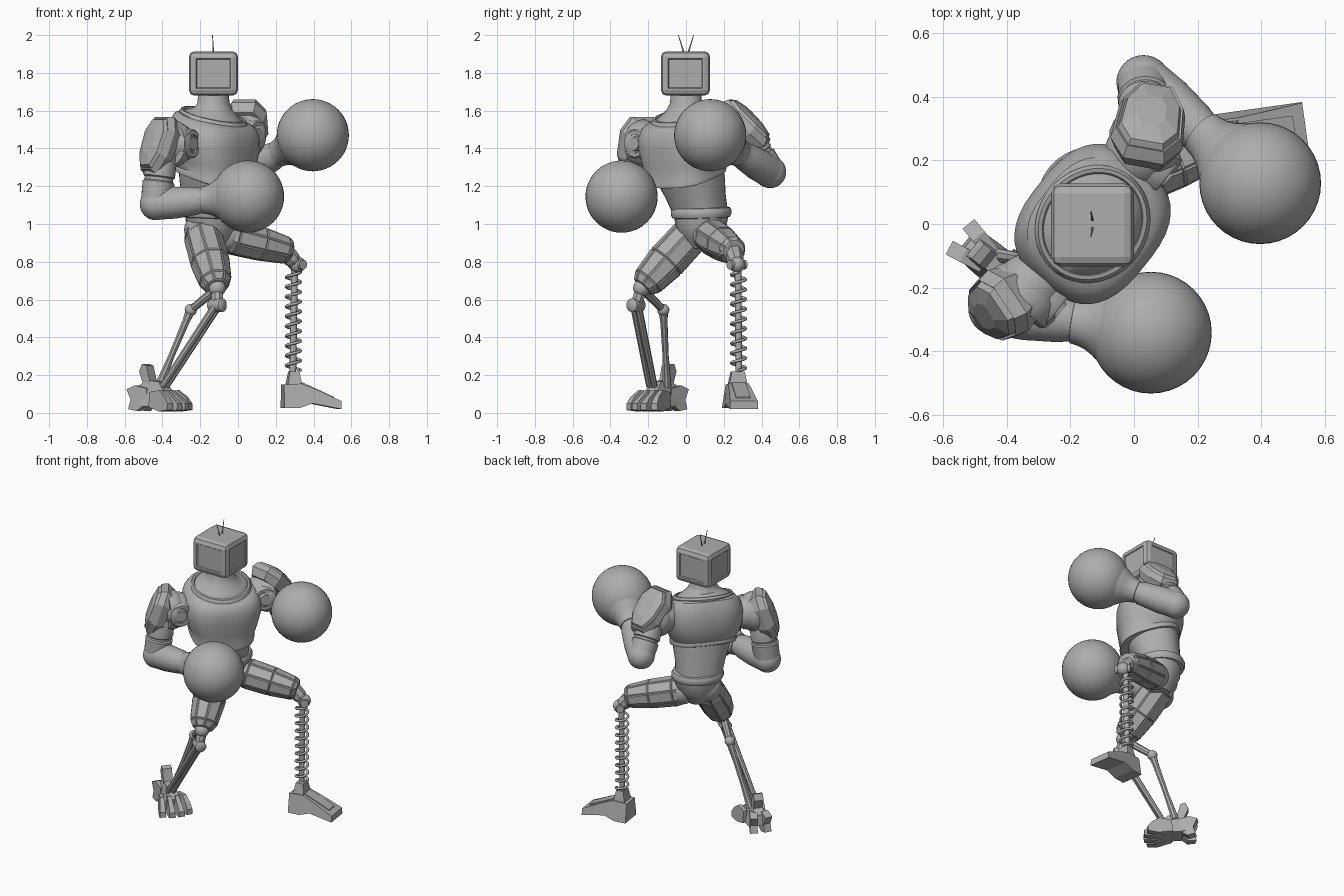
import bpy, bmesh
from math import sin, cos, pi, radians, copysign
from mathutils import Vector, Matrix

cube = bpy.data.objects.get("Cube")
if cube:
    bpy.data.objects.remove(cube)

GREY = bpy.data.materials.new("plain grey")
GREY.use_nodes = True
GREY.diffuse_color = (0.42, 0.42, 0.42, 1)
GREY.node_tree.nodes["Principled BSDF"].inputs["Base Color"].default_value = (0.42, 0.42, 0.42, 1)

TURN = radians(51)                                # the body is twisted to its left
BODY = Matrix.Rotation(TURN, 3, "Z")
FRONT = BODY @ Vector((0, -1, 0))
ACROSS = BODY @ Vector((1, 0, 0))


def add(name, bm, smooth=None):
    bmesh.ops.recalc_face_normals(bm, faces=bm.faces[:])
    mesh = bpy.data.meshes.new(name)
    bm.to_mesh(mesh)
    bm.free()
    mesh.materials.append(GREY)
    if smooth:
        mesh.shade_smooth()
        mesh.set_sharp_from_angle(angle=radians(smooth))
    ob = bpy.data.objects.new(name, mesh)
    bpy.context.collection.objects.link(ob)
    return ob


def skin(bm, rings):
    """Joins rings of points with quads and caps both ends."""
    rows = [[bm.verts.new(p) for p in ring] for ring in rings]
    n = len(rows[0])
    sides = [bm.faces.new((a[i], a[(i + 1) % n], b[(i + 1) % n], b[i]))
             for a, b in zip(rows, rows[1:]) for i in range(n)]
    bm.faces.new(rows[0])
    bm.faces.new(rows[-1])
    return sides


def loft(name, stations, sides=32, smooth=40, frame=None, panel=0, boxy=2):
    """Stations are (centre, width radius, depth radius, rise to the back); boxy above 2 squares the section."""
    pts = [Vector(s[0]) for s in stations]
    if frame is None:
        frame = (pts[-1] - pts[0]).to_track_quat("Z", "Y").to_matrix()
    angles = [2 * pi * (i + 0.5) / sides for i in range(sides)]
    unit = [[copysign(abs(v) ** (2 / boxy), v) for v in (cos(a), sin(a))] for a in angles]
    rings = [[p + frame @ Vector((w * x, d * y, rise * d * y)) for x, y in unit]
             for p, (_, w, d, rise) in zip(pts, stations)]
    bm = bmesh.new()
    faces = skin(bm, rings)
    if panel:
        bmesh.ops.recalc_face_normals(bm, faces=bm.faces[:])
        bmesh.ops.inset_individual(bm, faces=faces, thickness=panel, depth=panel * 0.6)
    return add(name, bm, smooth)


def limb(name, a, b, profile, **kw):
    """Profile is a list of (fraction along a to b, radius)."""
    a, b = Vector(a), Vector(b)
    return loft(name, [(a.lerp(b, t), r, r, 0) for t, r in profile], **kw)


def trunk(name, centre, profile, sides=40, boxy=2):
    """Profile is a list of (height, width radius, depth radius, rise)."""
    x, y = centre
    return loft(name, [((x, y, z), w, d, rise) for z, w, d, rise in profile], sides=sides, frame=BODY, boxy=boxy)


def ball(name, centre, r):
    bm = bmesh.new()
    bmesh.ops.create_uvsphere(bm, u_segments=40, v_segments=24, radius=r,
                              matrix=Matrix.Translation(centre))
    return add(name, bm, 60)


def prism(name, profile, width, origin, angle):
    """Extrudes an (along, height) profile sideways; width depends on height."""
    turn = Matrix.Rotation(angle, 3, "Z")
    rings = [[Vector(origin) + turn @ Vector((s, side * width(z), z)) for s, z in profile]
             for side in (-1, 1)]
    bm = bmesh.new()
    skin(bm, rings)
    return add(name, bm)


def pauldron(name, centre, normal):
    n, up = Vector(normal).normalized(), Vector((0, 0, 1))
    y = (up - n * n.dot(up)).normalized()
    x = y.cross(n)
    half = [(0.065, 0.16), (0.115, 0.08), (0.105, -0.07), (0.055, -0.165)]
    outline = half + [(-a, b) for a, b in reversed(half)]
    layers = [(0.85, -0.06), (1, -0.01), (0.9, 0.03), (0.84, 0.025), (0.78, 0.045), (0.4, 0.06)]
    bm = bmesh.new()
    skin(bm, [[Vector(centre) + (x * a + y * b) * k + n * h for a, b in outline] for k, h in layers])
    return add(name, bm)


# head: a chamfered box with a framed screen on each side
bm = bmesh.new()
bmesh.ops.create_cube(bm, size=1, matrix=Matrix.Translation((-0.13, -0.003, 1.797))
                      @ Matrix.Diagonal((0.26, 0.26, 0.235, 1)))
bmesh.ops.bevel(bm, geom=bm.edges[:], offset=0.03, segments=2, affect="EDGES", profile=0.5)
screens = [f for f in bm.faces if abs(f.normal.z) < 0.1 and f.calc_area() > 0.02]
bmesh.ops.inset_individual(bm, faces=screens, thickness=0.012, depth=0)
bmesh.ops.inset_individual(bm, faces=screens, thickness=0.006, depth=-0.006)
add("head", bm)
for side, label in ((-1, "right"), (1, "left")):
    limb(label + "_antenna", (-0.13, side * 0.01, 1.9), (-0.135, side * 0.04, 2),
         [(0, 0.005), (0.5, 0.003), (1, 0.002)], sides=6)

# neck and collar, both dipping towards the chest
trunk("neck", (-0.13, 0), [(1.70, 0.08, 0.08, 0), (1.64, 0.085, 0.085, 0), (1.61, 0.105, 0.1, 0.1),
                           (1.587, 0.14, 0.13, 0.22), (1.57, 0.17, 0.15, 0.27), (1.53, 0.18, 0.155, 0.27)])
trunk("collar", (-0.13, 0), [(1.545, 0.19, 0.172, 0.28), (1.565, 0.192, 0.174, 0.28), (1.58, 0.182, 0.163, 0.28),
                             (1.58, 0.17, 0.15, 0.28), (1.56, 0.16, 0.14, 0.28)])

# torso: chest shell with a lip that dips in front, waist, belt and pelvis
trunk("chest", (-0.13, 0), [(1.565, 0.165, 0.15, 0.28), (1.555, 0.2, 0.178, 0.25), (1.525, 0.228, 0.198, 0.18),
                            (1.47, 0.245, 0.21, 0.1), (1.40, 0.243, 0.21, 0.06), (1.33, 0.222, 0.198, 0.15),
                            (1.28, 0.2, 0.186, 0.25), (1.268, 0.204, 0.189, 0.28), (1.245, 0.2, 0.186, 0.3),
                            (1.238, 0.175, 0.165, 0.3)], boxy=2.7)
loft("abdomen", [((-0.13 - 0.02 * t, 0.01 + 0.065 * t, 1.29 - 0.23 * t), w, d, 0.2 * (1 - t)) for t, w, d in
                 ((0, 0.18, 0.17), (0.3, 0.172, 0.16), (0.6, 0.155, 0.147), (1, 0.143, 0.135))],
     frame=BODY, boxy=2.4)
trunk("belt", (-0.145, 0.08), [(z, w, w * 0.95, 0.04) for z, w in
                               ((1.03, 0.135), (1.035, 0.156), (1.05, 0.164), (1.07, 0.164), (1.085, 0.156), (1.09, 0.135))])
trunk("pelvis", (-0.14, 0.08), [(1.04, 0.15, 0.135, 0), (0.98, 0.135, 0.13, 0), (0.92, 0.095, 0.1, 0),
                                (0.87, 0.055, 0.06, 0)], sides=16)

# arms: shoulder, arm top, plate direction, plate centre, elbow, glove centre
ARMS = {
    "right": ((-0.33, -0.2, 1.425), (-0.395, -0.245, 1.43), (-0.75, -0.5, 0.32), (-0.425, -0.26, 1.42),
              (-0.435, -0.265, 1.105), (0.053, -0.341, 1.145)),
    "left": ((0.015, 0.22, 1.47), (0.04, 0.3, 1.49), (0.12, 0.68, 0.68), (0.05, 0.315, 1.535),
             (0.03, 0.445, 1.275), (0.396, 0.128, 1.47)),
}
for side, (joint, top, out, cap, elbow, glove) in ARMS.items():
    j = Vector(joint)
    ball(side + "_shoulder", j, 0.108)
    limb(side + "_shoulder_socket", j - ACROSS * 0.11, j + ACROSS * 0.11,
         [(0.2, 0.12), (0.35, 0.128), (0.5, 0.118), (0.6, 0.1)] if side == "right" else
         [(0.8, 0.12), (0.65, 0.128), (0.5, 0.118), (0.4, 0.1)])
    limb(side + "_shoulder_disc", j + FRONT * 0.05, j + FRONT * 0.125,
         [(0, 0.08), (0.75, 0.078), (0.88, 0.07), (0.88, 0.05), (0.7, 0.05), (0.7, 0.04), (1, 0.035)])
    limb(side + "_shoulder_axle", joint, top, [(0, 0.075), (1, 0.075)])
    pauldron(side + "_shoulder_plate", cap, out)
    limb(side + "_upper_arm", top, elbow,
         [(-0.1, 0.05), (0, 0.078), (0.55, 0.084), (0.57, 0.076), (0.62, 0.076), (0.64, 0.085), (1, 0.08)])
    ball(side + "_elbow", elbow, 0.085)
    limb(side + "_forearm", elbow, glove,
         [(0, 0.083), (0.2, 0.085), (0.42, 0.075), (0.5, 0.066), (0.7, 0.06)])
    limb(side + "_glove_cuff", elbow, glove,
         [(0.49, 0.05), (0.5, 0.072), (0.55, 0.076), (0.6, 0.084), (0.65, 0.098), (0.71, 0.121), (0.76, 0.135)])
    ball(side + "_glove", glove, 0.191)

# thighs: faceted, with raised panels
LEFT_HIP, RIGHT_HIP = (-0.06, 0.125, 0.94), (-0.195, 0.05, 0.97)
LEFT_KNEE, RIGHT_KNEE = (0.315, 0.27, 0.785), (-0.11, -0.235, 0.66)
limb("left_thigh", LEFT_HIP, (0.275, 0.255, 0.855),
     [(0, 0.085), (0.12, 0.095), (0.55, 0.09), (0.93, 0.072), (1, 0.055)], sides=8, smooth=None, panel=0.008)
limb("left_knee_bracket", (0.25, 0.25, 0.85), LEFT_KNEE, [(0, 0.05), (0.6, 0.045), (1, 0.03)], sides=8, smooth=None)
limb("right_thigh", RIGHT_HIP, RIGHT_KNEE,
     [(0, 0.085), (0.12, 0.1), (0.55, 0.102), (0.88, 0.085), (0.98, 0.058)], sides=8, smooth=None, panel=0.008)
ball("left_hip", LEFT_HIP, 0.09)
ball("right_hip", RIGHT_HIP, 0.09)

# left shin: a coil spring around a rod
ball("left_knee", LEFT_KNEE, 0.042)
limb("left_knee_pin", (0.285, 0.31, 0.785), (0.345, 0.23, 0.785), [(0, 0.026), (1, 0.026)], sides=16)
limb("spring_rod", (0.3, 0.275, 0.79), (0.29, 0.28, 0.19), [(0, 0.018), (1, 0.018)], sides=12)
curve = bpy.data.curves.new("shin_spring", "CURVE")
curve.dimensions = "3D"
curve.bevel_depth = 0.008
curve.bevel_resolution = 2
line = curve.splines.new("POLY")
TURNS, STEPS = 10, 20
line.points.add(TURNS * STEPS)
for i, p in enumerate(line.points):
    a = 2 * pi * i / STEPS
    p.co = (0.293 + 0.038 * cos(a), 0.278 + 0.038 * sin(a), 0.225 + 0.52 * i / (TURNS * STEPS), 1)
line.use_smooth = True
curve.materials.append(GREY)
bpy.context.collection.objects.link(bpy.data.objects.new("shin_spring", curve))

# left foot: a wedge with an ankle block and raised top plate
HEEL = (0.236, 0.265, 0)
SOLE = [(0, 0.025), (0, 0.15), (0.095, 0.155), (0.17, 0.125), (0.305, 0.062), (0.305, 0.02), (0.15, 0.05), (0.08, 0.025)]
prism("left_foot", SOLE, lambda z: 0.076 - 0.2 * max(0, z - 0.05), HEEL, radians(8))
prism("left_foot_plate", [(0.1, 0.13), (0.1, 0.162), (0.27, 0.085), (0.27, 0.06)], lambda z: 0.038, HEEL, radians(8))
prism("left_ankle", [(0.02, 0.14), (0.035, 0.22), (0.085, 0.22), (0.1, 0.14)],
      lambda z: 0.05 - 0.2 * (z - 0.14), HEEL, radians(8))

# right knee hinge and shin struts
HINGE, BALL = Vector((-0.11, -0.265, 0.57)), (-0.25, -0.12, 0.545)
ball("right_knee", RIGHT_KNEE, 0.045)
limb("right_knee_link", RIGHT_KNEE, HINGE, [(0, 0.035), (1, 0.03)], sides=8, smooth=None)
limb("right_hinge", HINGE - FRONT * 0.045, HINGE + FRONT * 0.045,
     [(0, 0.03), (0.1, 0.036), (0.9, 0.036), (1, 0.025)], sides=16)
limb("right_back_link", RIGHT_KNEE, BALL, [(0, 0.025), (1, 0.02)], sides=8)
ball("right_back_joint", BALL, 0.032)
limb("right_back_strut", BALL, (-0.42, -0.1, 0.14), [(0, 0.027), (0.15, 0.02), (0.6, 0.017), (1, 0.024)], sides=8)
for k, label in ((-1, "outer"), (1, "inner")):
    limb(label + "_front_strut", HINGE + ACROSS * k * 0.014, Vector((-0.39, -0.18, 0.14)) + ACROSS * k * 0.018,
         [(0, 0.02), (1, 0.016)], sides=8)

# right foot: arch block, fanned toes, two heel claws and an upright spur
FOOT = TURN - pi / 2
MIDDLE = Vector((-0.435, -0.13, 0))
prism("right_foot", [(-0.12, 0.06), (-0.11, 0.13), (-0.04, 0.175), (0.04, 0.165), (0.1, 0.1), (0.09, 0.03), (-0.04, 0.035)],
      lambda z: 0.07 - 0.25 * z, MIDDLE, FOOT)
for i in range(4):
    k = i - 1.5
    reach = 0.182 - 0.018 * abs(k)
    prism("right_toe", [(0, 0.03), (0, 0.11), (0.08, 0.12), (0.13, 0.085), (reach, 0.05), (reach, 0.015), (0.09, 0.008)],
          lambda z: 0.022 - 0.08 * z, MIDDLE + ACROSS * k * 0.038 + FRONT * 0.015, FOOT + k * 0.13)
for k in (-1, 1):
    prism("right_heel_claw", [(0, 0.05), (0, 0.13), (0.07, 0.145), (0.12, 0.125), (0.095, 0.07), (0.11, 0.02), (0.06, 0.01)],
          lambda z: 0.024, MIDDLE + ACROSS * k * 0.024 - FRONT * 0.03, FOOT + pi - k * 0.2)
prism("right_heel_spur", [(-0.05, 0.12), (-0.09, 0.22), (-0.07, 0.26), (-0.04, 0.25), (-0.01, 0.14)],
      lambda z: 0.03, MIDDLE, FOOT)
